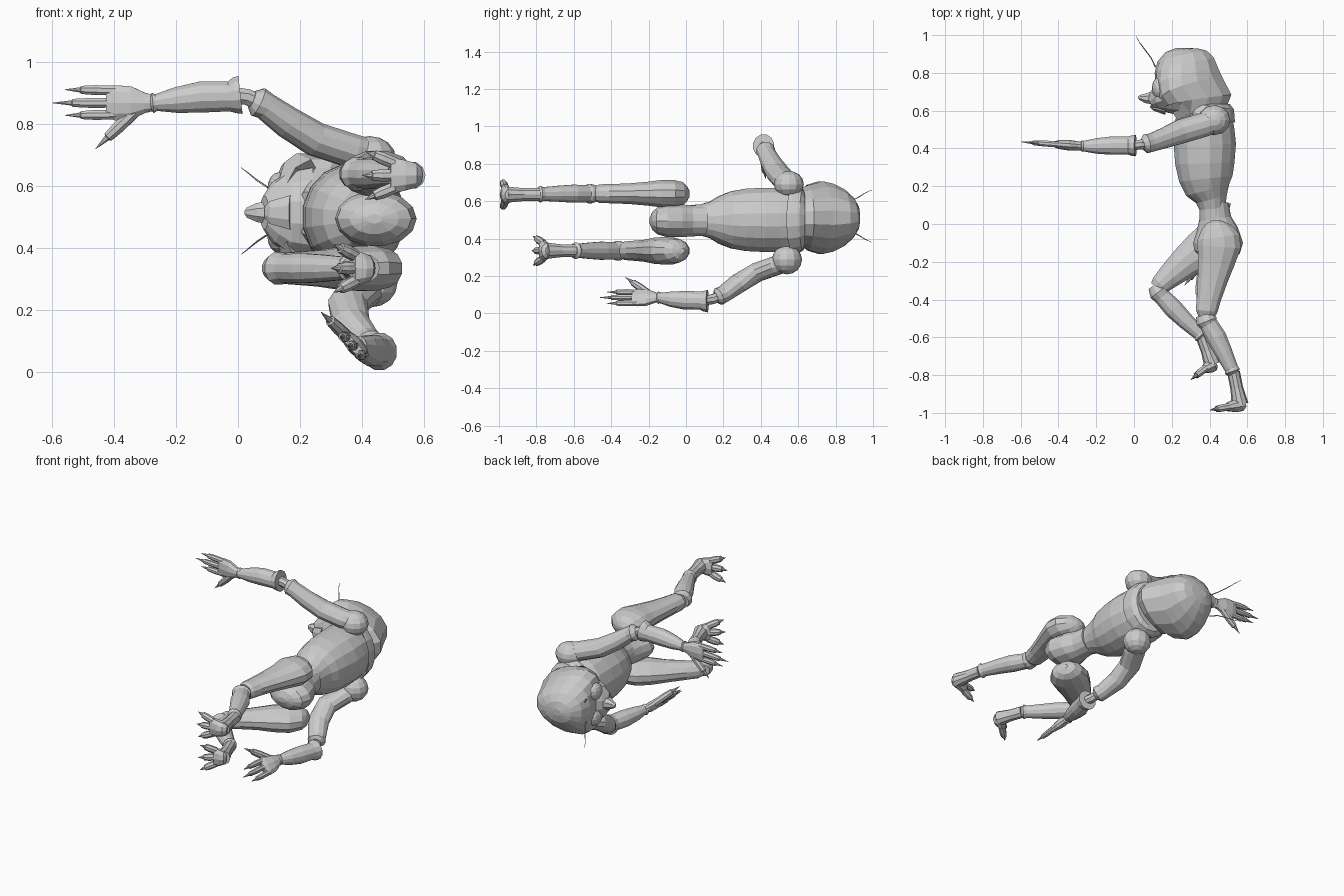
import bpy, bmesh
from math import cos, sin, tau
from mathutils import Vector as V

# Loft of elliptical rings: each ring is (x, y, z, radius along ref, radius across)
def loft(name, rings, sides=12, ref=(0, 0, 1)):
    ref = V(ref)
    pts = [V(r[:3]) for r in rings]
    bm = bmesh.new()
    loops = []
    for i, r in enumerate(rings):
        t = (pts[min(i + 1, len(pts) - 1)] - pts[max(i - 1, 0)]).normalized()
        u = (ref - t * ref.dot(t)).normalized()
        v = t.cross(u)
        loops.append([bm.verts.new(pts[i] + u * r[3] * cos(tau * (k + .5) / sides)
                                   + v * r[4] * sin(tau * (k + .5) / sides)) for k in range(sides)])
    for a, b in zip(loops, loops[1:]):
        for k in range(sides):
            j = (k + 1) % sides
            bm.faces.new((a[k], a[j], b[j], b[k]))
    bm.faces.new(loops[0])
    bm.faces.new(loops[-1])
    bmesh.ops.recalc_face_normals(bm, faces=bm.faces)
    me = bpy.data.meshes.new(name)
    bm.to_mesh(me)
    bm.free()
    ob = bpy.data.objects.new(name, me)
    bpy.context.collection.objects.link(ob)
    return ob

def ball(name, loc, scale):
    bpy.ops.mesh.primitive_uv_sphere_add(segments=12, ring_count=8, radius=1, location=loc)
    ob = bpy.context.object
    ob.name = name
    ob.scale = scale

# Tapered digit with a sharp claw at the end
def digit(name, a, b, r):
    a, b = V(a), V(b)
    up = (0, 1, 0) if abs((b - a).normalized().z) > .8 else (0, 0, 1)
    loft(name, [(*a, r, r), (*a.lerp(b, .4), r * 1.05, r * 1.05), (*a.lerp(b, .68), r * .85, r * .85),
                (*a.lerp(b, .7), r * .55, r * .55), (*b, .001, .001)], 8, up)

# Hand: wrist point, pointing direction, direction of the thumb side
def hand(side, wrist, d, w):
    o, d, w = V(wrist), V(d).normalized(), V(w).normalized()
    ring = lambda s, a, b: (*(o + d * s), a, b)
    loft(side + "_palm", [ring(-.02, .026, .022), ring(.015, .034, .024), ring(.06, .056, .028),
                          ring(.11, .06, .024), ring(.14, .05, .015)], 10, w)
    for i, (s, tip, length) in enumerate([(-.04, -.043, .275), (0, 0, .315), (.038, .04, .275)]):
        digit(f"{side}_finger_{i}", o + d * .11 + w * s, o + d * length + w * tip, .0165)
    digit(side + "_thumb", o + d * .05 + w * .03, o + d * .175 + w * .148, .02)

# Foot: heel, ball of the foot, toe tip; toes fan out along z
def foot(side, ankle, heel, front, tip):
    a, h, f, t = V(ankle), V(heel), V(front), V(tip)
    loft(side + "_foot", [(*h, .025, .018), (*h.lerp(f, .2), .042, .036), (*h.lerp(f, .55), .052, .036),
                          (*f, .062, .022)], 10)
    loft(side + "_ankle", [(*a, .036, .034), (*a.lerp(h.lerp(f, .3), .5), .036, .034),
                           (*h.lerp(f, .3), .045, .045)], 10)
    for i, s in enumerate((-1, 0, 1)):
        z = V((0, 0, s))
        digit(f"{side}_toe_{i}", f + z * .04 - (t - f) * .15, t + z * .078 - (t - f) * .12 * abs(s), .02)

# Torso, waist and pelvis
loft("torso", [(x, y, .5, rz, rx) for y, x, rz, rx in [
    (.63, .40, .12, .10), (.59, .39, .165, .14), (.52, .37, .175, .165), (.42, .375, .175, .168),
    (.32, .375, .17, .16), (.24, .38, .155, .145), (.18, .39, .13, .12), (.13, .41, .10, .085),
    (.08, .415, .085, .07), (.02, .42, .08, .075)]], 16)
loft("pelvis", [(x, y, .495, rz, rx) for y, x, rz, rx in [
    (.11, .425, .083, .075), (.03, .43, .085, .085), (-.03, .44, .09, .11), (-.10, .445, .09, .132),
    (-.15, .44, .075, .12), (-.18, .44, .05, .08), (-.195, .44, .015, .025)]], 14)
loft("collar", [(x, y, .5, rz, rx) for y, x, rz, rx in [
    (.56, .385, .172, .15), (.575, .385, .182, .157), (.60, .395, .178, .147), (.625, .40, .165, .133),
    (.635, .40, .14, .11)]], 16)

# Helmet-shaped head, its sides swept forward to frame the face
head = loft("head", [(x, y, .512, rz, rx) for y, x, rz, rx in [
    (.565, .23, .07, .07), (.59, .27, .11, .13), (.615, .32, .15, .18), (.65, .335, .178, .19),
    (.72, .30, .198, .182), (.78, .283, .185, .175), (.84, .268, .155, .165), (.89, .255, .11, .135),
    (.92, .25, .065, .085), (.931, .25, .02, .03)]], 16)
for v in head.data.vertices:
    v.co.x -= .08 * (abs(v.co.z - .512) / .196) ** 2
loft("face", [(.24, .68, .515, .15, .11), (.16, .675, .515, .135, .09), (.115, .655, .515, .10, .058),
              (.085, .64, .515, .055, .032)], 12)
loft("nose", [(.12, .67, .515, .045, .045), (.06, .665, .515, .033, .027), (.03, .67, .515, .018, .014),
              (.022, .672, .515, .006, .006)], 8)
loft("mouth", [(.17, .605, .515, .06, .03), (.105, .617, .515, .04, .018), (.088, .625, .515, .02, .008)], 8)
for n, s in (("upper", 1), ("lower", -1)):
    ball(n + "_eye", (.132, .72, .515 + s * .078), (.037, .06, .052))
    z = lambda q: .52 + s * q
    loft(n + "_antenna", [(.115, .83, z(.07), .004, .004), (.09, .88, z(.08), .003, .003),
                          (.06, .92, z(.10), .003, .003), (.03, .96, z(.125), .002, .002),
                          (.01, .995, z(.14), .001, .001)], 5)

# Upper arm side, reaching forward
ball("upper_shoulder", (.425, .55, .69), (.085, .08, .072))
loft("upper_arm_a", [(.44, .55, .70, .05, .055), (.37, .525, .713, .056, .066), (.25, .49, .752, .056, .066),
                     (.16, .455, .807, .052, .056), (.09, .43, .858, .045, .05), (.065, .425, .872, .05, .052),
                     (.045, .42, .88, .03, .03)])
loft("upper_elbow", [(.08, .425, .865, .028, .028), (.03, .42, .888, .028, .028), (-.02, .415, .895, .028, .028)], 8)
loft("upper_forearm", [(.008, .415, .895, .064, .058), (-.01, .415, .893, .06, .056), (-.03, .415, .89, .05, .05),
                       (-.12, .415, .888, .052, .05), (-.2, .413, .878, .043, .042), (-.265, .412, .87, .028, .029),
                       (-.275, .412, .869, .034, .031), (-.285, .412, .868, .02, .02)])
hand("upper", (-.285, .413, .869), (-1, .07, 0), (0, 0, -1))

# Lower arm side, hanging beside the body
ball("lower_shoulder", (.43, .54, .287), (.085, .08, .078))
loft("lower_arm_a", [(.43, .55, .28, .055, .055), (.40, .48, .255, .052, .064), (.355, .38, .22, .053, .066),
                     (.365, .28, .16, .053, .062), (.41, .20, .103, .046, .052), (.425, .175, .09, .048, .052),
                     (.43, .16, .085, .03, .03)])
loft("lower_elbow", [(.425, .18, .09, .028, .028), (.44, .14, .075, .028, .028), (.455, .09, .07, .028, .028)], 8)
loft("lower_forearm", [(.457, .115, .066, .062, .058), (.455, .10, .066, .058, .056), (.452, .08, .068, .05, .05),
                       (.43, 0, .07, .052, .05), (.408, -.08, .076, .042, .042), (.39, -.138, .083, .028, .028),
                       (.387, -.147, .083, .034, .031), (.385, -.157, .083, .02, .02)])
hand("lower", (.385, -.15, .085), (-.09, -1, 0), (-.7, 0, .75))

# Straight upper leg
loft("upper_thigh", [(.435, .02, .64, .015, .02), (.435, .005, .64, .042, .055), (.437, -.02, .64, .064, .085),
                     (.447, -.07, .64, .076, .117), (.45, -.12, .64, .077, .12), (.437, -.20, .64, .066, .10),
                     (.415, -.30, .64, .057, .082), (.395, -.40, .64, .053, .066), (.385, -.46, .64, .052, .06),
                     (.385, -.49, .64, .038, .045)])
loft("upper_shin", [(.375, -.48, .64, .044, .05), (.385, -.515, .64, .055, .058), (.395, -.53, .64, .047, .05),
                    (.435, -.60, .64, .05, .056), (.475, -.68, .64, .044, .048), (.515, -.765, .638, .038, .038),
                    (.52, -.78, .638, .046, .043), (.525, -.795, .638, .03, .03)])
foot("upper", (.527, -.785, .635), (.592, -.95, .635), (.49, -.97, .635), (.40, -.985, .635))

# Bent lower leg
loft("lower_thigh", [(.515, -.025, .335, .015, .02), (.50, -.03, .335, .045, .055), (.475, -.05, .335, .064, .09),
                     (.42, -.095, .335, .076, .117), (.35, -.145, .335, .073, .108), (.27, -.205, .335, .061, .088),
                     (.195, -.27, .335, .055, .07), (.14, -.32, .335, .051, .055), (.115, -.34, .335, .035, .04)])
loft("lower_shin", [(.105, -.325, .335, .035, .035), (.13, -.36, .335, .055, .055), (.15, -.385, .335, .047, .047),
                    (.21, -.45, .335, .05, .053), (.275, -.515, .335, .045, .046), (.345, -.58, .335, .038, .037),
                    (.355, -.59, .335, .046, .042), (.365, -.60, .335, .03, .03)])
foot("lower", (.36, -.595, .335), (.435, -.735, .335), (.37, -.77, .335), (.30, -.825, .335))
